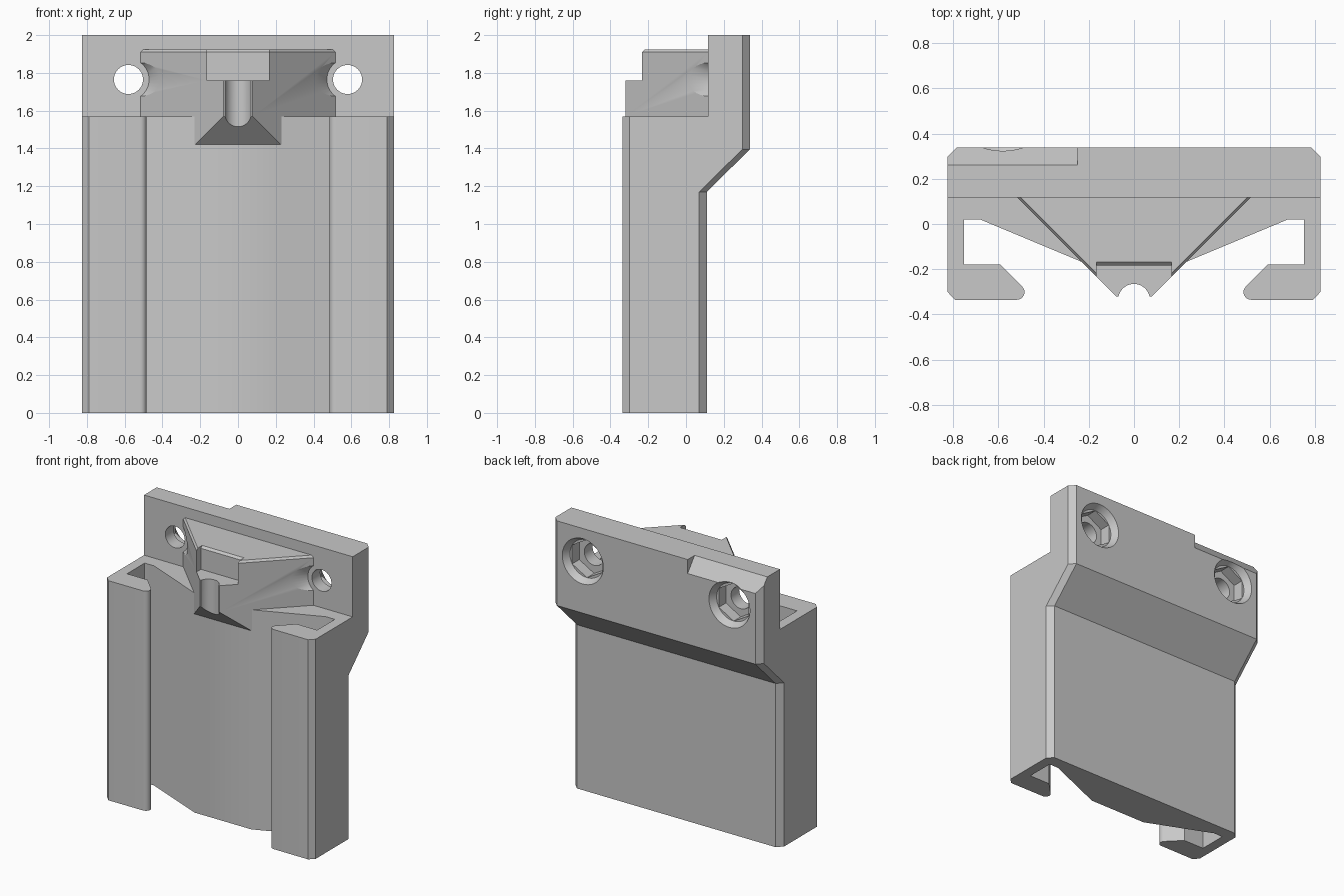
import bpy, bmesh, math

if "Cube" in bpy.data.objects:
    bpy.data.objects.remove(bpy.data.objects["Cube"], do_unlink=True)

grey = bpy.data.materials.new("plain grey")
grey.use_nodes = True
colour = (0.58, 0.58, 0.58, 1)
grey.diffuse_color = colour
grey.node_tree.nodes["Principled BSDF"].inputs["Base Color"].default_value = colour


def mirrored(half):
    """Close a right-hand half outline with its mirror image."""
    return half + [(-x, y) for x, y in reversed(half)]


def loft(name, layers):
    """Solid through (z, outline) layers with equal point counts."""
    bm = bmesh.new()
    rings = [[bm.verts.new((x, y, z)) for x, y in pts] for z, pts in layers]
    for low, high in zip(rings, rings[1:]):
        for i in range(len(low)):
            j = (i + 1) % len(low)
            bm.faces.new((low[i], low[j], high[j], high[i]))
    bm.faces.new(rings[0])
    bm.faces.new(rings[-1])
    bmesh.ops.recalc_face_normals(bm, faces=bm.faces)
    mesh = bpy.data.meshes.new(name)
    bm.to_mesh(mesh)
    bm.free()
    obj = bpy.data.objects.new(name, mesh)
    obj.data.materials.append(grey)
    bpy.context.collection.objects.link(obj)
    return obj


def circle(r, n=48, cx=0, cy=0, turn=0):
    return [(cx + r * math.cos(turn + math.tau * i / n),
             cy + r * math.sin(turn + math.tau * i / n)) for i in range(n)]


def bore(x, stations, n=48, turn=0):
    """Round or hexagonal cutter along y, given (y, radius) stations."""
    cutter = loft("bore", [(-y, circle(r, n, turn=turn)) for y, r in stations])
    cutter.rotation_euler.x = math.pi / 2
    cutter.location = (x, 0, HOLE_Z)
    return cutter


def activate(obj):
    bpy.ops.object.select_all(action='DESELECT')
    obj.select_set(True)
    bpy.context.view_layer.objects.active = obj


def cut(obj, cutter):
    cutter.hide_render = True
    activate(obj)
    mod = obj.modifiers.new("cut", 'BOOLEAN')
    mod.operation = 'DIFFERENCE'
    mod.solver = 'EXACT'
    mod.object = cutter
    bpy.ops.object.modifier_apply(modifier=mod.name)
    bpy.data.objects.remove(cutter, do_unlink=True)


HOLE_X, HOLE_Z = 0.58, 1.765
LEDGE, TOP = 1.57, 2.0
LOW_BACK, HIGH_BACK = 0.11, 0.338


# Channel body: hooked rails on both sides of a thickened web
def channel(back):
    tip = [(0.518 + 0.034 * math.cos(a), -0.301 + 0.034 * math.sin(a))
           for a in [math.radians(-90 - 135 * i / 8) for i in range(9)]]
    return mirrored([(0.785, back), (0.825, back - 0.04), (0.825, -0.30), (0.79, -0.336)]
                    + tip + [(0.59, -0.18), (0.752, -0.18), (0.752, 0.02),
                             (0.68, 0.02), (0.225, -0.17)])


body = loft("channel_body", [(0, channel(LOW_BACK)), (1.17, channel(LOW_BACK)),
                             (1.395, channel(HIGH_BACK)), (LEDGE, channel(HIGH_BACK))])

# Mounting plate above the channel
plate_outline = mirrored([(0.785, HIGH_BACK), (0.825, HIGH_BACK - 0.04), (0.825, 0.117)])
plate = loft("mounting_plate", [(LEDGE, plate_outline), (TOP, plate_outline)])

# Sloped relief along part of the rear top edge
relief = loft("relief", [(z, [(-0.9, y), (-0.25, y), (-0.25, 0.5), (-0.9, 0.5)])
                         for z, y in ((1.9, HIGH_BACK), (2.0, 0.26), (2.05, 0.22))])
cut(plate, relief)


# Wedge block with a sloped underside and bevelled top
def wedge_outline(front, inset=0):
    return mirrored([(0.515 - inset, 0.117), (0.398 - inset + front, front)])


wedge = loft("wedge_block", [(1.42, wedge_outline(-0.17)), (LEDGE, wedge_outline(-0.32)),
                             (1.91, wedge_outline(-0.32)), (1.925, wedge_outline(-0.305, 0.015))])


# Notch at the wedge nose, and the round groove below it
def notch_outline(back):
    return mirrored([(0.165, -0.5), (0.165, back)])


cut(wedge, loft("notch", [(1.76, notch_outline(-0.183)), (1.91, notch_outline(-0.183)),
                          (1.95, notch_outline(-0.143))]))
cut(wedge, loft("groove", [(z, circle(0.07, cy=-0.335)) for z in (1.3, 1.85)]))

# Screw holes: through bore, hexagonal pocket, flared rim and front clearance
for side in (-1, 1):
    x = side * HOLE_X
    cut(plate, bore(x, [(0, 0.077), (0.5, 0.077)]))
    cut(plate, bore(x, [(0.21, 0.135), (0.4, 0.135)], 6, math.pi / 6))
    cut(plate, bore(x, [(0.29, 0.135), (HIGH_BACK, 0.162), (0.36, 0.174)]))
    cut(wedge, bore(x, [(-0.02, 0.19), (0.14, 0.096)]))

for part in (body, plate, wedge):
    activate(part)
    bpy.ops.object.shade_smooth_by_angle(angle=math.radians(25))
